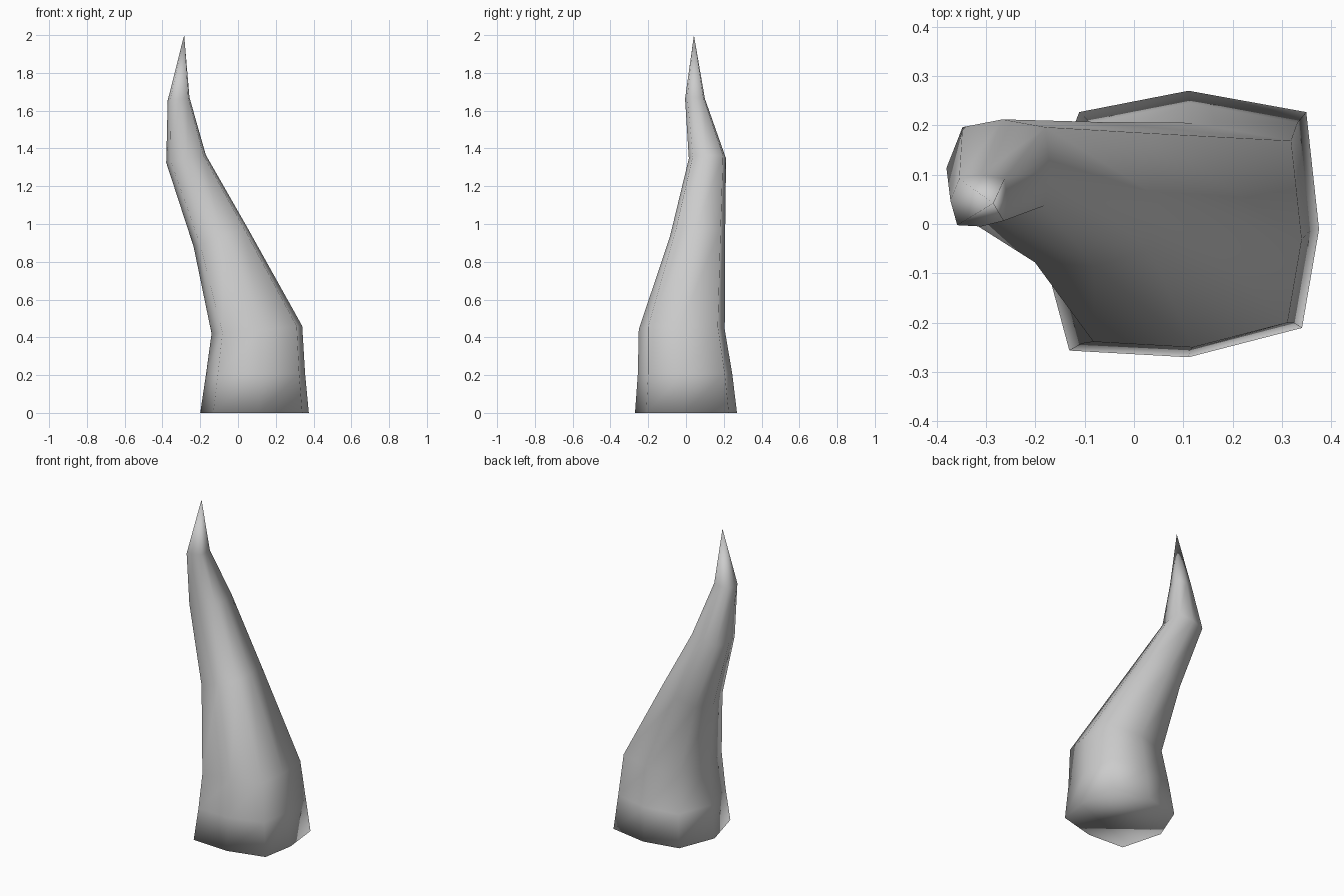
import bpy
import bmesh

default = bpy.data.objects.get("Cube")
if default:
    bpy.data.objects.remove(default, do_unlink=True)

# One plain grey for the whole horn
grey = bpy.data.materials.new("horn_grey")
grey.use_nodes = True
colour = (0.6, 0.6, 0.6, 1)
grey.diffuse_color = colour
grey.node_tree.nodes["Principled BSDF"].inputs["Base Color"].default_value = colour

# Eight-sided cross-section, fitted to the bounds of each ring
section = [(-.76, -.95), (.08, -1), (.88, -.78), (1, -.04),
           (.91, .84), (.08, 1), (-.69, .84), (-1, 0)]

# x min, x max, y min, y max, z at x min, z at x max
rings = [(-.20, .375, -.27, .27, 0, 0),
         (-.17, .355, -.255, .245, .2, .21),
         (-.14, .34, -.25, .205, .42, .46),
         (-.235, .05, -.085, .207, .88, .98),
         (-.38, -.17, .015, .212, 1.325, 1.365),
         (-.372, -.257, -.005, .1, 1.655, 1.67)]
tip_point = (-.285, .042, 2)

bm = bmesh.new()
loops = []
for x0, x1, y0, y1, z0, z1 in rings:
    loops.append([bm.verts.new(((x0 + x1 + (x1 - x0) * u) / 2,
                                (y0 + y1 + (y1 - y0) * v) / 2,
                                (z0 + z1 + (z1 - z0) * u) / 2))
                  for u, v in section])

# Side walls, pointed tip and closed base
count = len(section)
tip = bm.verts.new(tip_point)
for i in range(count):
    j = (i + 1) % count
    for low, high in zip(loops, loops[1:]):
        bm.faces.new((low[i], low[j], high[j], high[i]))
    bm.faces.new((loops[-1][i], loops[-1][j], tip))
bm.faces.new(loops[0][::-1])
bmesh.ops.recalc_face_normals(bm, faces=bm.faces[:])
for face in bm.faces:
    face.smooth = True

mesh = bpy.data.meshes.new("curved_horn")
bm.to_mesh(mesh)
bm.free()
mesh.materials.append(grey)
horn = bpy.data.objects.new("curved_horn", mesh)
bpy.context.collection.objects.link(horn)
